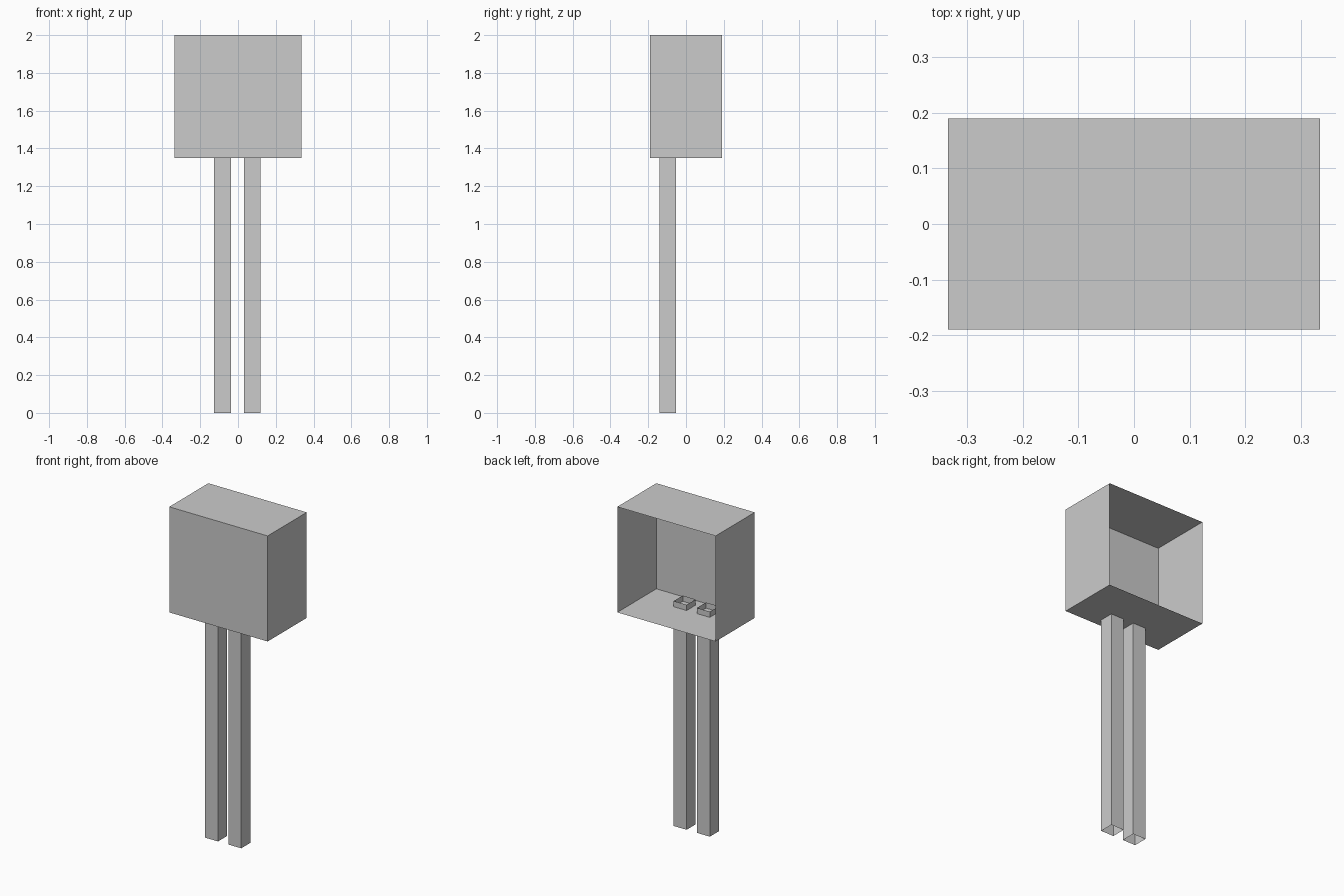
import bpy, bmesh
from mathutils import Vector

if "Cube" in bpy.data.objects:
    bpy.data.objects.remove(bpy.data.objects["Cube"])


def open_box(name, low, high, open_dirs):
    """Thin-walled box from low to high corner, without the faces facing open_dirs."""
    low, high = Vector(low), Vector(high)
    size, centre = high - low, (low + high) / 2
    bm = bmesh.new()
    bmesh.ops.create_cube(bm, size=1)
    bm.normal_update()
    gone = [f for f in bm.faces
            if any(f.normal.dot(Vector(d)) > 0.9 for d in open_dirs)]
    bmesh.ops.delete(bm, geom=gone, context='FACES')
    for v in bm.verts:
        v.co = Vector(a * b for a, b in zip(v.co, size))
    mesh = bpy.data.meshes.new(name)
    bm.to_mesh(mesh)
    bm.free()
    obj = bpy.data.objects.new(name, mesh)
    obj.location = centre
    bpy.context.collection.objects.link(obj)
    return obj


# Cabinet shell, open at the back
open_box("cabinet", (-0.335, -0.19, 1.35), (0.335, 0.19, 2.0), [(0, 1, 0)])

# Two hollow square posts, open at both ends, poking through the cabinet floor
HALF = 0.044
for side, x in (("left", -0.082), ("right", 0.076)):
    open_box(side + "_post",
             (x - HALF, -0.14, 0.0), (x + HALF, -0.052, 1.385),
             [(0, 0, 1), (0, 0, -1)])
